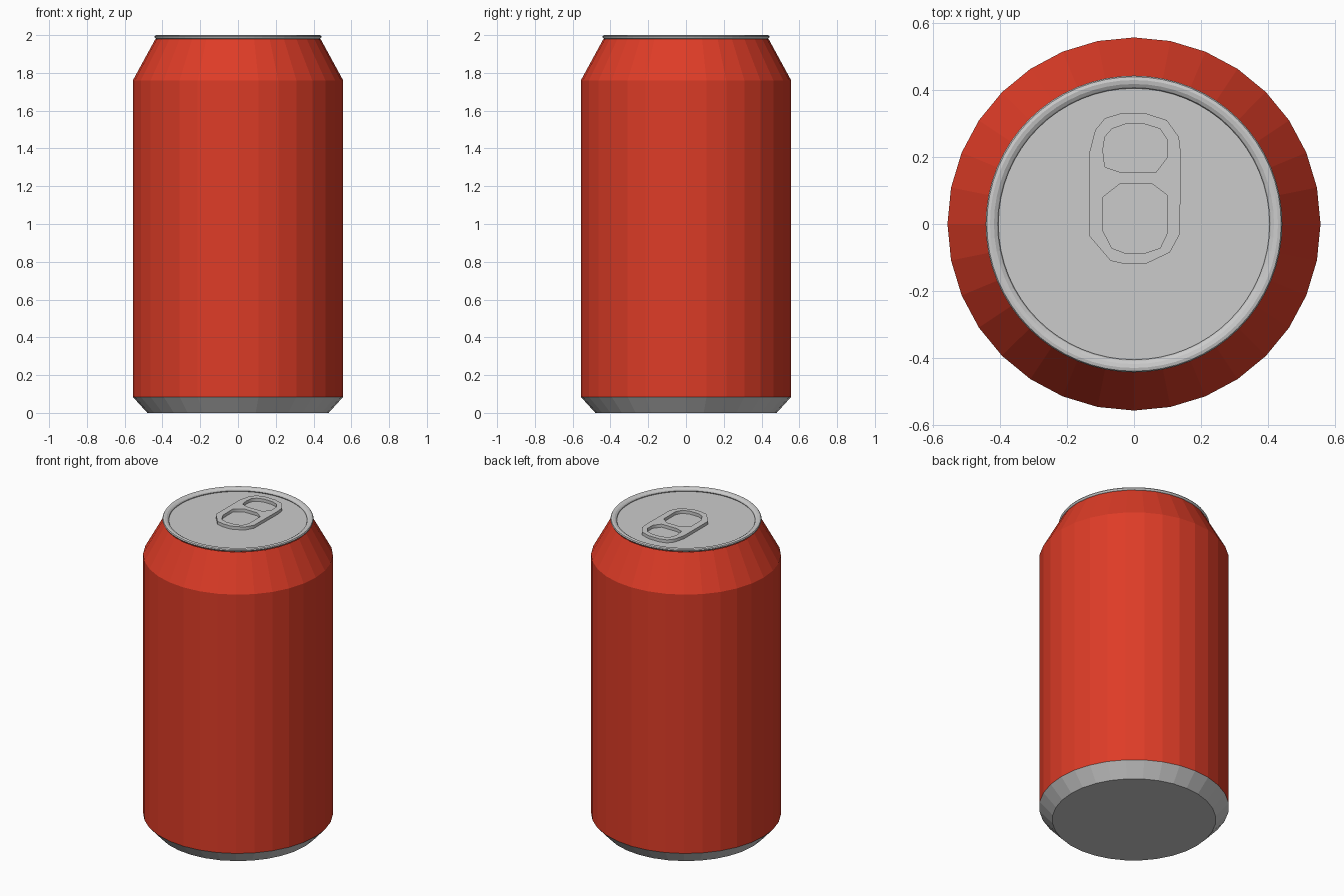
import bpy, bmesh
from math import sin, cos, pi

if "Cube" in bpy.data.objects:
    bpy.data.objects.remove(bpy.data.objects["Cube"])

red = bpy.data.materials.new("red_paint")
red.diffuse_color = (0.73, 0.045, 0.02, 1)
red.use_nodes = True
red.node_tree.nodes["Principled BSDF"].inputs["Base Color"].default_value = red.diffuse_color


def revolve(name, profile, sides, closed=False, cap_start=False, cap_end=False, mat=None):
    """Spin a (radius, z) profile around the z axis."""
    bm = bmesh.new()
    rings = [[bm.verts.new((r * cos(2 * pi * i / sides), r * sin(2 * pi * i / sides), z))
              for i in range(sides)] for r, z in profile]
    pairs = list(zip(rings, rings[1:])) + ([(rings[-1], rings[0])] if closed else [])
    for a, b in pairs:
        for i in range(sides):
            j = (i + 1) % sides
            bm.faces.new((a[i], a[j], b[j], b[i]))
    if cap_start:
        bm.faces.new(rings[0][::-1])
    if cap_end:
        bm.faces.new(rings[-1])
    bmesh.ops.recalc_face_normals(bm, faces=bm.faces)
    mesh = bpy.data.meshes.new(name)
    bm.to_mesh(mesh)
    bm.free()
    ob = bpy.data.objects.new(name, mesh)
    bpy.context.collection.objects.link(ob)
    if mat:
        mesh.materials.append(mat)
    return ob


# Painted wall with sloping shoulder
revolve("can_body", [(0.557, 0.085), (0.557, 1.76), (0.437, 1.98)], 32, mat=red)

# Bare metal base
revolve("can_base", [(0.48, 0), (0.557, 0.085)], 32, cap_start=True)

# Rolled rim: flattened ring
rim = [(0.424 + 0.019 * cos(2 * pi * k / 10), 1.988 + 0.012 * sin(2 * pi * k / 10 + pi / 10))
       for k in range(10)]
revolve("rim", rim, 64, closed=True)

# Lid panel just below the rim top
revolve("lid", [(0.425, 1.978)], 64, cap_end=True)

# Pull tab: outline with two finger holes, extruded
outer = [(-.04, .33), (.036, .33), (.098, .31), (.134, .26), (.14, .21), (.137, -.03),
         (.107, -.085), (.033, -.12), (-.024, -.12), (-.07, -.11), (-.134, -.035),
         (-.134, .21), (-.116, .28), (-.087, .316)]
upper = [(-.066, .284), (-.027, .298), (.033, .298), (.078, .284), (.1, .25), (.1, .2),
         (.066, .155), (-.042, .155), (-.087, .17), (-.093, .22), (-.087, .26)]
lower = [(-.042, .12), (.054, .12), (.098, .087), (.098, -.03), (.078, -.072),
         (.033, -.087), (-.027, -.087), (-.066, -.072), (-.093, -.02), (-.093, .08)]
curve = bpy.data.curves.new("pull_tab", 'CURVE')
curve.dimensions = '2D'
curve.fill_mode = 'BOTH'
curve.extrude = 0.010
for loop in (outer, upper, lower):
    sp = curve.splines.new('POLY')
    sp.points.add(len(loop) - 1)
    for p, (x, y) in zip(sp.points, loop):
        p.co = (x, y, 0, 1)
    sp.use_cyclic_u = True
tab = bpy.data.objects.new("pull_tab", curve)
tab.location.z = 1.989
bpy.context.collection.objects.link(tab)
bpy.context.view_layer.objects.active = tab
tab.select_set(True)
bpy.ops.object.convert(target='MESH')
